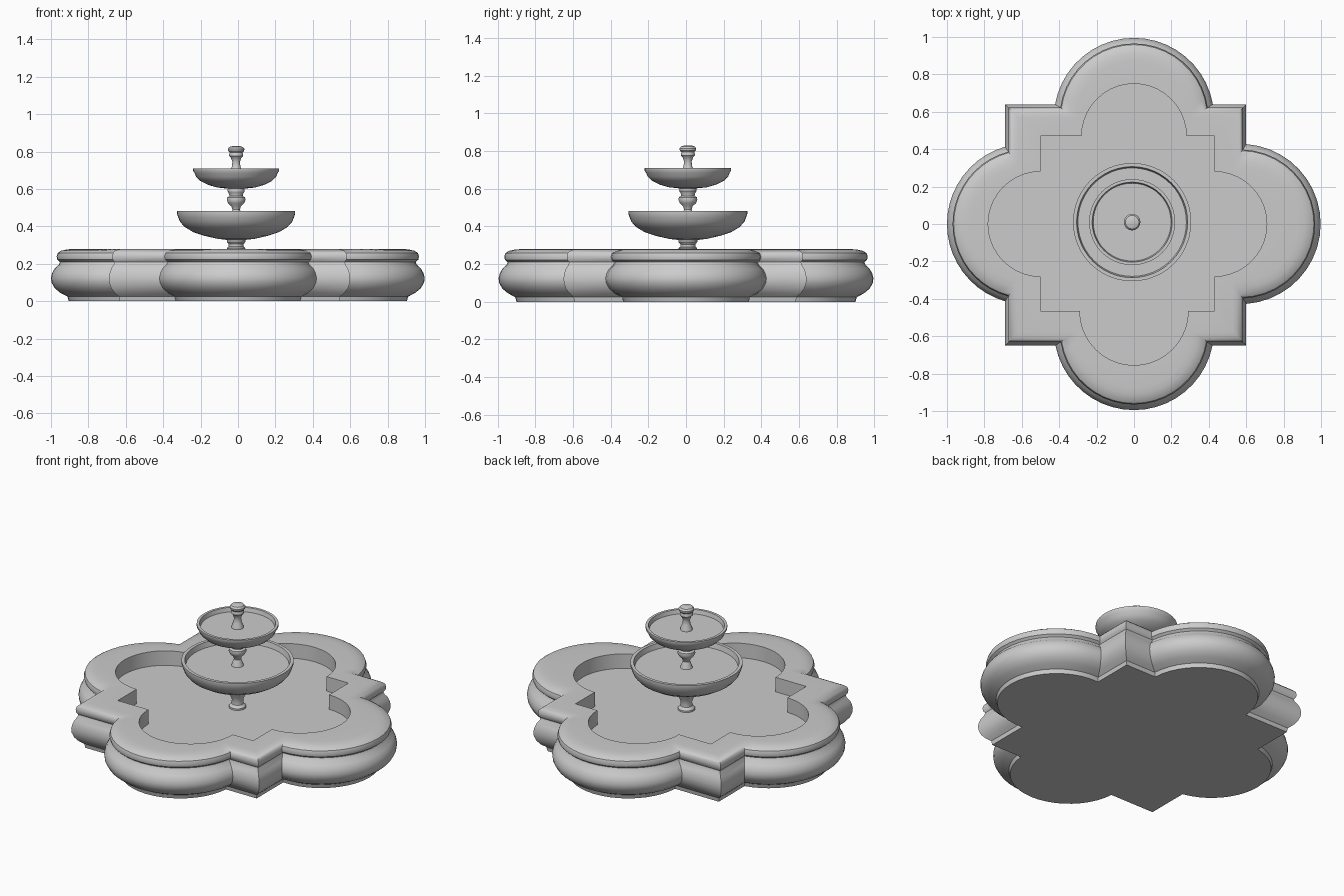
import bpy, bmesh, math

if "Cube" in bpy.data.objects:
    bpy.data.objects.remove(bpy.data.objects["Cube"])

N = 20          # segments per basin lobe
AXIS = (-0.01, 0.01)


def finish(bm, name, angle=35):
    bmesh.ops.recalc_face_normals(bm, faces=bm.faces)
    mesh = bpy.data.meshes.new(name)
    bm.to_mesh(mesh)
    bm.free()
    ob = bpy.data.objects.new(name, mesh)
    bpy.context.collection.objects.link(ob)
    bpy.ops.object.select_all(action='DESELECT')
    ob.select_set(True)
    bpy.context.view_layer.objects.active = ob
    bpy.ops.object.shade_smooth_by_angle(angle=math.radians(angle))
    return ob


def outline(edges, centers, radii, d=0.0, square_share=0.6):
    """Quatrefoil with square corners. Order of sides: +x, +y, -x, -y.
    edges = distance of square sides, centers = distance of lobe centres."""
    pts = []
    e = [v - d * square_share for v in edges]
    for k in range(4):
        a = k * math.pi / 2
        ca, sa = round(math.cos(a)), round(math.sin(a))
        r = radii[k] - d
        half = math.acos(max(-1, min(1, (e[k] - centers[k]) / r)))
        for i in range(N + 1):
            t = -half + 2 * half * i / N
            u, v = centers[k] + r * math.cos(t), r * math.sin(t)
            pts.append((u * ca - v * sa, u * sa + v * ca))
        # square corner between this side and the next
        u, v = e[k], e[(k + 1) % 4]
        pts.append((u * ca - v * sa, u * sa + v * ca))
    return pts


def add_ring(bm, pts, z):
    return [bm.verts.new((x, y, z)) for x, y in pts]


def bridge(bm, a, b):
    n = len(a)
    for i in range(n):
        j = (i + 1) % n
        bm.faces.new((a[i], a[j], b[j], b[i]))


def lathe(name, profile, segs=48):
    """Revolve (radius, z) points about the fountain axis, capping both ends."""
    bm = bmesh.new()
    rings = []
    for r, z in profile:
        rings.append(add_ring(bm, [
            (AXIS[0] + r * math.cos(2 * math.pi * i / segs),
             AXIS[1] + r * math.sin(2 * math.pi * i / segs)) for i in range(segs)], z))
    for a, b in zip(rings, rings[1:]):
        bridge(bm, a, b)
    bm.faces.new(rings[0])
    bm.faces.new(rings[-1])
    return finish(bm, name)


# Basin: moulded outer wall, flat rim, inner wall
outer = ((0.60, 0.64, 0.69, 0.65), (0.57, 0.567, 0.57, 0.567), (0.428, 0.428, 0.43, 0.428))
inner = ((0.43, 0.47, 0.50, 0.465), (0.43, 0.47, 0.50, 0.465), (0.28, 0.28, 0.28, 0.29))
moulding = [(0.095, 0.0), (0.088, 0.025), (0.05, 0.045), (0.02, 0.07), (0.003, 0.10),
            (0.0, 0.125), (0.006, 0.15), (0.02, 0.175), (0.042, 0.195), (0.048, 0.21),
            (0.034, 0.222), (0.03, 0.24), (0.036, 0.258), (0.055, 0.27), (0.085, 0.277),
            (0.12, 0.28)]
bm = bmesh.new()
rings = [add_ring(bm, outline(*outer, d), z) for d, z in moulding]
rings.append(add_ring(bm, outline(*inner), 0.28))
rings.append(add_ring(bm, outline(*inner), 0.19))
for a, b in zip(rings, rings[1:]):
    bridge(bm, a, b)
bm.faces.new(rings[0])
finish(bm, "basin")

# Water surface
bm = bmesh.new()
bm.faces.new(add_ring(bm, outline(*inner), 0.19))
finish(bm, "basin_water")

# Pedestal and lower bowl
lathe("lower_pedestal", [(0.048, 0.188), (0.048, 0.20), (0.034, 0.215), (0.032, 0.24),
                         (0.042, 0.265), (0.05, 0.285), (0.04, 0.292), (0.04, 0.305),
                         (0.05, 0.318), (0.05, 0.34)], 32)
lathe("lower_bowl", [(0.05, 0.328), (0.10, 0.334), (0.17, 0.35), (0.23, 0.37), (0.275, 0.397),
                     (0.30, 0.425), (0.31, 0.45), (0.316, 0.468), (0.316, 0.482),
                     (0.297, 0.482), (0.29, 0.45)])

# Stem and upper bowl
lathe("upper_stem", [(0.035, 0.449), (0.03, 0.465), (0.02, 0.49), (0.025, 0.507), (0.042, 0.523),
                     (0.05, 0.54), (0.048, 0.555), (0.036, 0.562), (0.038, 0.575),
                     (0.046, 0.588), (0.044, 0.61)], 32)
lathe("upper_bowl", [(0.045, 0.602), (0.10, 0.608), (0.15, 0.622), (0.19, 0.642), (0.214, 0.665),
                     (0.222, 0.685), (0.23, 0.697), (0.23, 0.71), (0.214, 0.71), (0.208, 0.685)])

# Finial
lathe("finial", [(0.035, 0.684), (0.032, 0.70), (0.023, 0.72), (0.02, 0.745), (0.028, 0.767),
                 (0.037, 0.776), (0.037, 0.787), (0.034, 0.794), (0.043, 0.804), (0.044, 0.815),
                 (0.036, 0.825), (0.018, 0.83), (0.004, 0.831)], 32)
